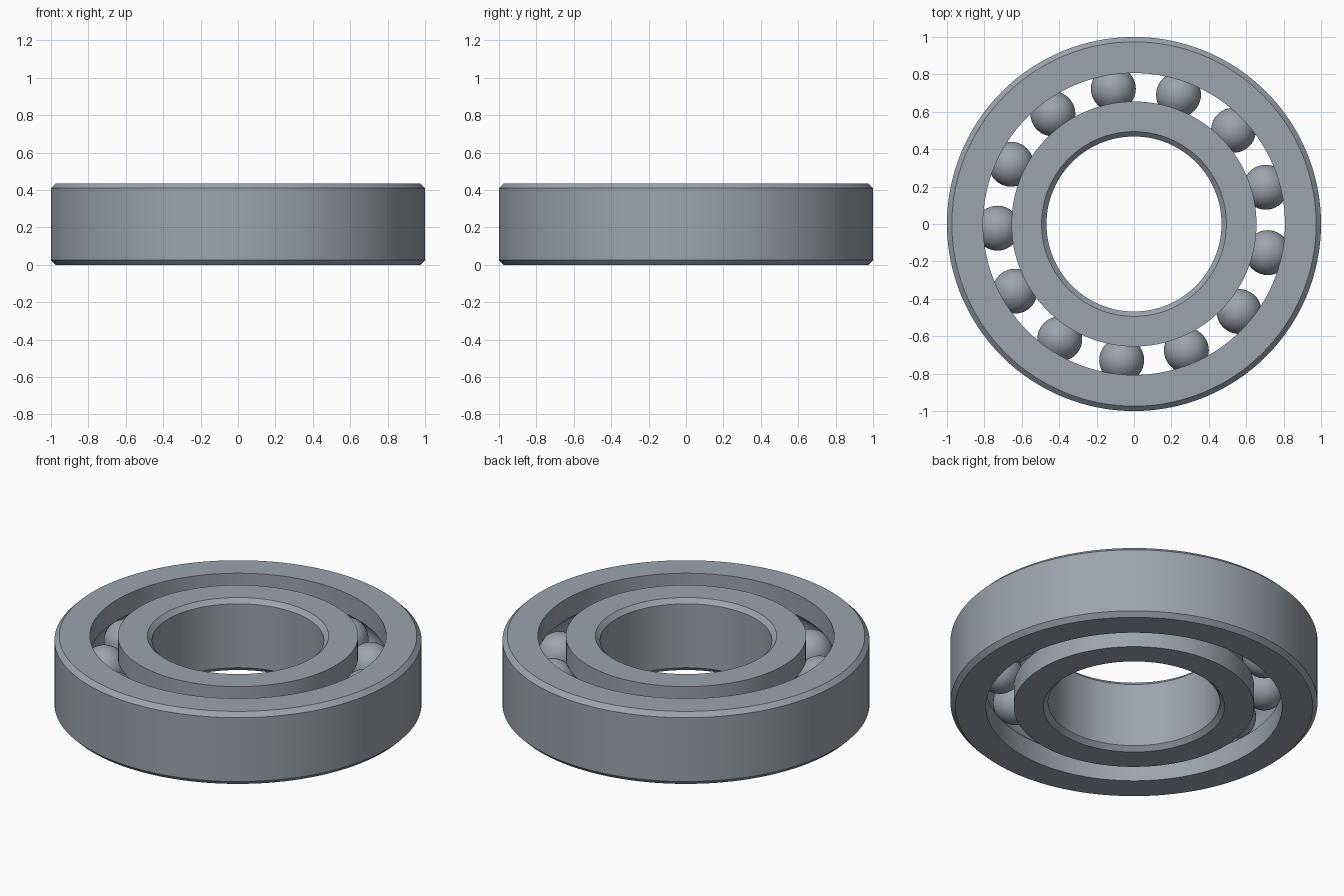
import bpy, bmesh, math
from mathutils import Matrix

cube = bpy.data.objects.get("Cube")
if cube:
    bpy.data.objects.remove(cube, do_unlink=True)

HEIGHT, MID = 0.436, 0.218
CHAMFER = 0.026
OUTER_R, OUTER_LIP = 1.0, 0.807
INNER_LIP, BORE_R = 0.655, 0.468
BALL_R, PITCH_R, BALLS = 0.12, 0.731, 13
FIRST_ANGLE = math.radians(15.6)
SEGMENTS = 128

steel = bpy.data.materials.new("brushed steel")
steel.use_nodes = True
colour = (0.33, 0.37, 0.42, 1)
steel.diffuse_color = colour
steel.node_tree.nodes["Principled BSDF"].inputs["Base Color"].default_value = colour


def finish(bm, name):
    bmesh.ops.recalc_face_normals(bm, faces=bm.faces)
    mesh = bpy.data.meshes.new(name)
    bm.to_mesh(mesh)
    bm.free()
    mesh.materials.append(steel)
    obj = bpy.data.objects.new(name, mesh)
    bpy.context.collection.objects.link(obj)
    bpy.ops.object.select_all(action="DESELECT")
    obj.select_set(True)
    bpy.context.view_layer.objects.active = obj
    bpy.ops.object.shade_smooth_by_angle(angle=math.radians(30))
    return obj


def ring(name, rim, lip):
    """Lathe a race: chamfered on the rim side, ball groove on the lip side."""
    toward = 1 if lip > rim else -1
    profile = [(lip, 0), (rim + toward * CHAMFER, 0), (rim, CHAMFER),
               (rim, HEIGHT - CHAMFER), (rim + toward * CHAMFER, HEIGHT), (lip, HEIGHT)]
    # Circular groove that hugs the balls
    half = math.acos(abs(lip - PITCH_R) / BALL_R)
    side = -toward if lip < PITCH_R else 1
    for i in range(17):
        a = half * (1 - i / 8)
        profile.append((PITCH_R + side * BALL_R * math.cos(a), MID + BALL_R * math.sin(a)))

    bm = bmesh.new()
    loops = []
    for s in range(SEGMENTS):
        t = math.tau * s / SEGMENTS
        loops.append([bm.verts.new((r * math.cos(t), r * math.sin(t), z)) for r, z in profile])
    n = len(profile)
    for s in range(SEGMENTS):
        a, b = loops[s], loops[(s + 1) % SEGMENTS]
        for i in range(n):
            j = (i + 1) % n
            bm.faces.new((a[i], b[i], b[j], a[j]))
    return finish(bm, name)


ring("outer_ring", OUTER_R, OUTER_LIP)
ring("inner_ring", BORE_R, INNER_LIP)

# Balls spaced evenly in the raceway
for k in range(BALLS):
    t = FIRST_ANGLE + math.tau * k / BALLS
    bm = bmesh.new()
    place = Matrix.Translation((PITCH_R * math.cos(t), PITCH_R * math.sin(t), MID))
    bmesh.ops.create_uvsphere(bm, u_segments=40, v_segments=24, radius=BALL_R, matrix=place)
    finish(bm, f"ball_{k + 1}")
